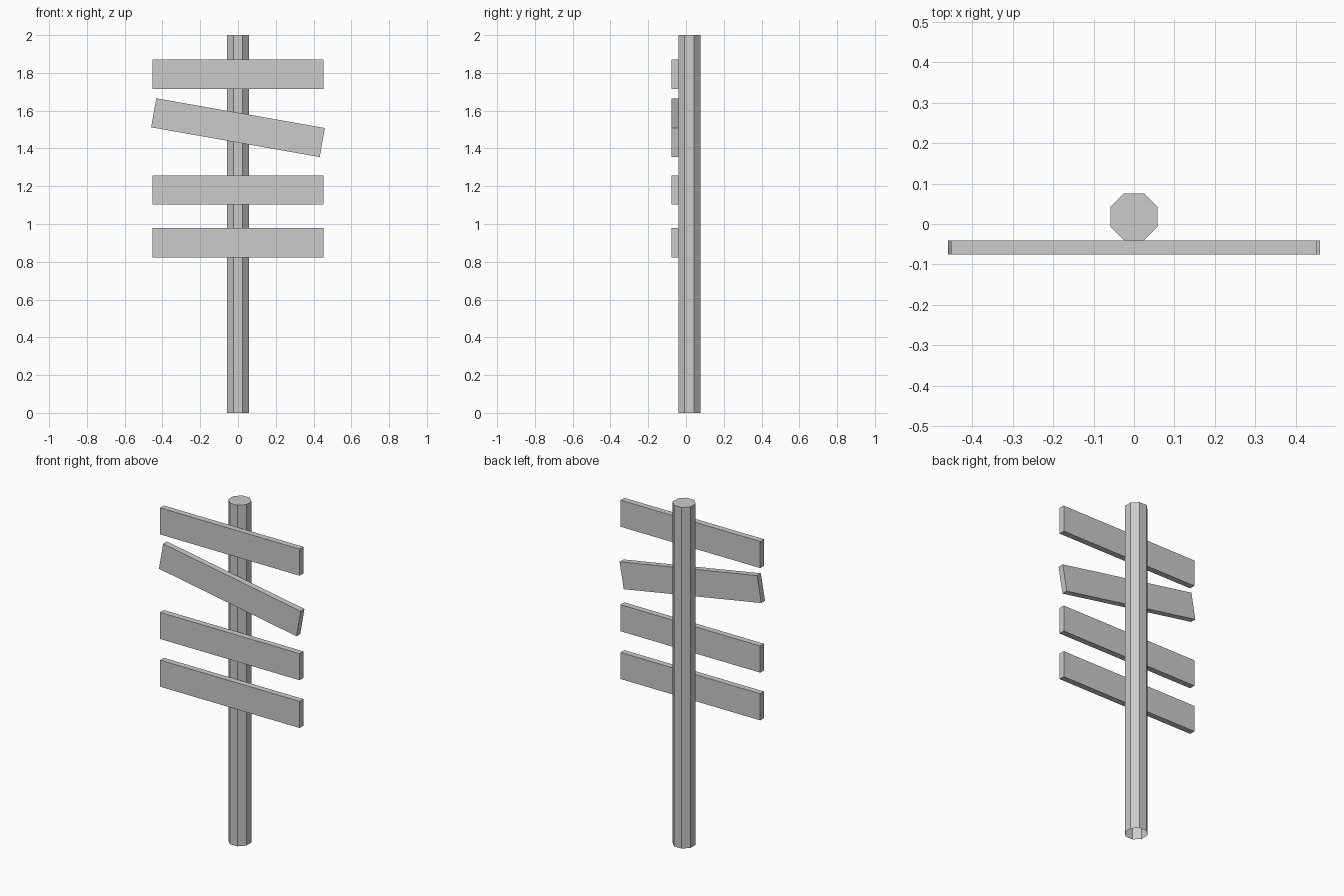
import bpy, bmesh
from math import cos, pi, radians

if "Cube" in bpy.data.objects:
    bpy.data.objects.remove(bpy.data.objects["Cube"])

POST_APOTHEM, POST_Y = 0.0585, 0.0175
BOARD_SIZE = (0.906, 0.035, 0.156)
BOARD_Y = -0.0585


def finish(name, bm):
    mesh = bpy.data.meshes.new(name)
    bm.to_mesh(mesh)
    bm.free()
    obj = bpy.data.objects.new(name, mesh)
    bpy.context.collection.objects.link(obj)
    return obj


# Octagonal post, flats facing the axes, capped on top and open underneath
bm = bmesh.new()
radius = POST_APOTHEM / cos(pi / 8)
bmesh.ops.create_cone(bm, cap_ends=True, segments=8, radius1=radius, radius2=radius, depth=2)
xs = [v.co.x for v in bm.verts]
if max(xs) > radius * 0.99:  # a corner lies on the x axis: turn by half a side
    for v in bm.verts:
        x, y = v.co.x, v.co.y
        c, s = cos(pi / 8), cos(pi * 3 / 8)
        v.co.x, v.co.y = c * x - s * y, s * x + c * y
bm.normal_update()
bottom = [f for f in bm.faces if f.normal.z < -0.9]
bmesh.ops.delete(bm, geom=bottom, context='FACES_ONLY')
post = finish("post", bm)
post.location = (0, POST_Y, 1)


# Sign boards on the front of the post, the second one hanging crooked
def board(name, z, tilt):
    bm = bmesh.new()
    bmesh.ops.create_cube(bm, size=1)
    bmesh.ops.scale(bm, vec=BOARD_SIZE, verts=bm.verts)
    obj = finish(name, bm)
    obj.location = (0, BOARD_Y, z)
    obj.rotation_euler.y = radians(tilt)


for i, (z, tilt) in enumerate([(1.793, 0), (1.51, 10), (1.18, 0), (0.90, 0)], 1):
    board(f"sign_board_{i}", z, tilt)
